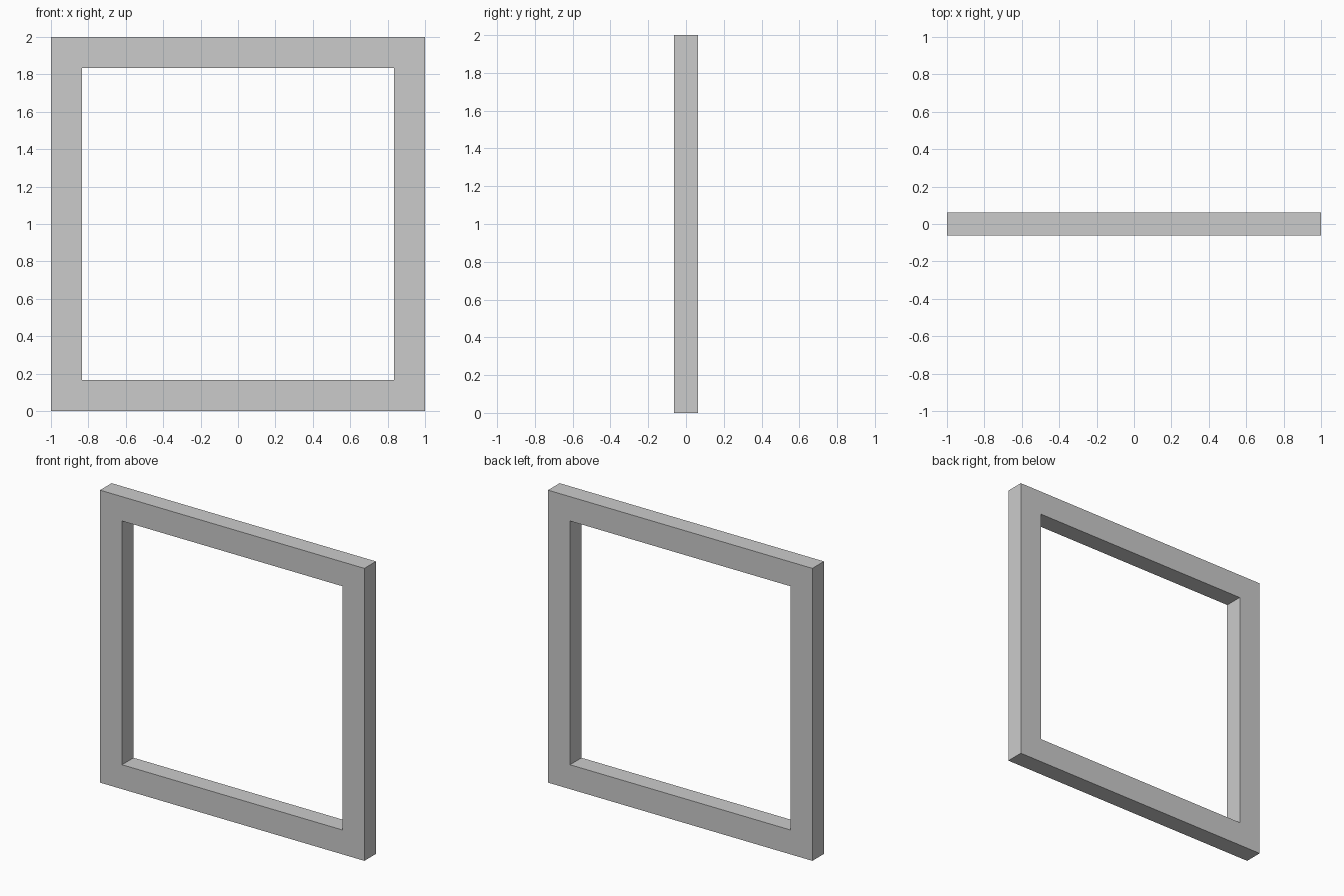
import bpy
from math import radians
from mathutils import Matrix, Vector

if "Cube" in bpy.data.objects:
    bpy.data.objects.remove(bpy.data.objects["Cube"])

SIZE, WIDTH, DEPTH = 2.0, 1 / 6, 0.125
LENGTH = SIZE - WIDTH
CENTRE = Vector((0, 0, SIZE / 2))


def frame_bar(name, angle):
    # Each bar covers one corner and butts against the next bar
    bpy.ops.mesh.primitive_cube_add(size=1)
    bar = bpy.context.object
    bar.name = name
    offset = Matrix.Translation((WIDTH / 2, 0, (SIZE - WIDTH) / 2))
    scale = Matrix.Diagonal((LENGTH, DEPTH, WIDTH, 1))
    turn = Matrix.Rotation(radians(angle), 4, 'Y')
    bar.data.transform(Matrix.Translation(CENTRE) @ turn @ offset @ scale)


# Four equal bars turned around the centre of the opening
for i, name in enumerate(("top_rail", "right_post", "bottom_rail", "left_post")):
    frame_bar(name, 90 * i)
